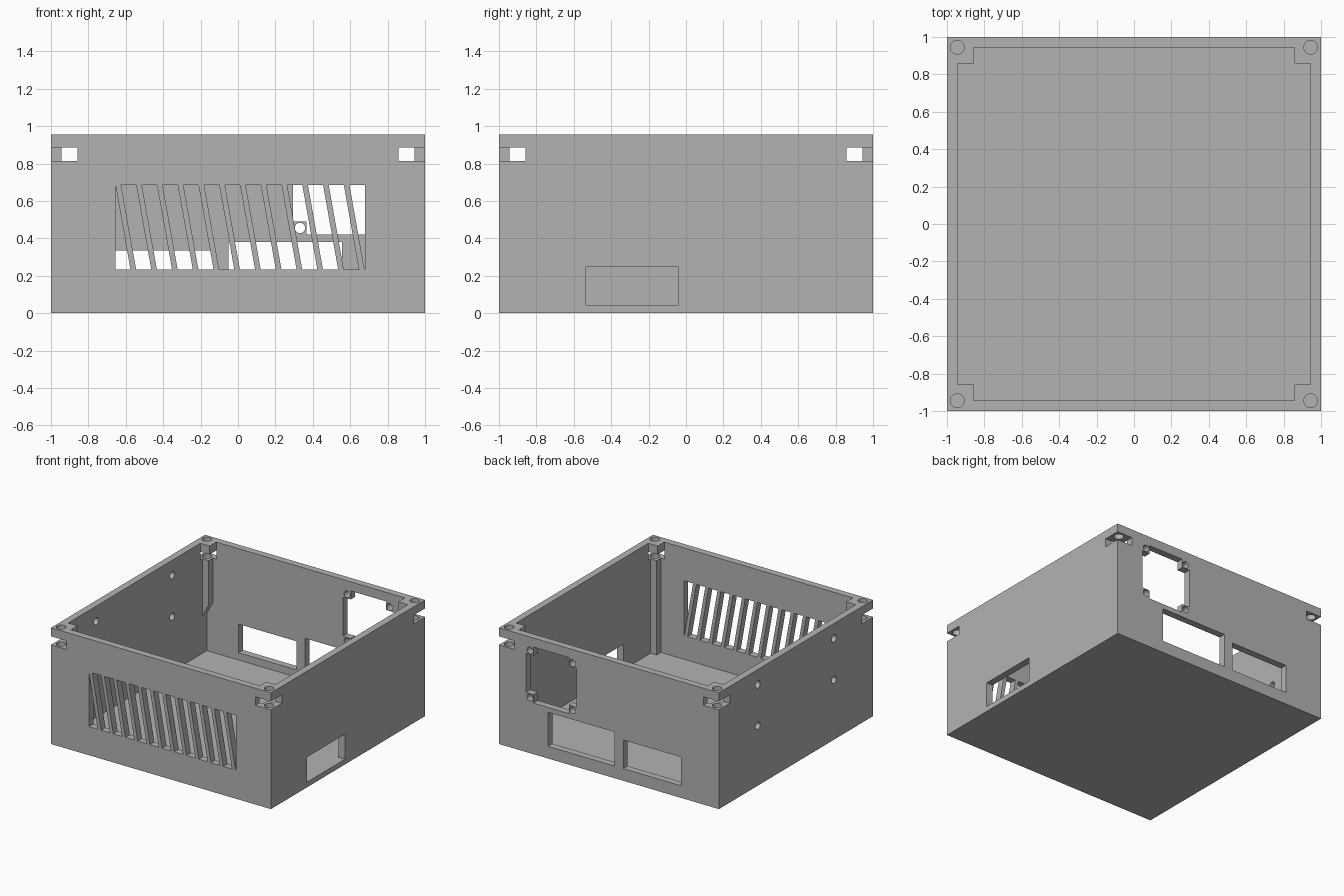
import bpy, bmesh, math

old = bpy.data.objects.get("Cube")
if old:
    bpy.data.objects.remove(old, do_unlink=True)

HEIGHT, FLOOR = 0.955, 0.04
INNER, BLOCK, POST = 0.943, 0.858, 0.888
SCREW = 0.945

grey = bpy.data.materials.new("plain grey")
grey.use_nodes = True
grey.diffuse_color = (0.45, 0.45, 0.45, 1)
grey.node_tree.nodes["Principled BSDF"].inputs["Base Color"].default_value = (0.45, 0.45, 0.45, 1)


def prism(name, points, axis, low, high):
    """Extrude a flat outline along an axis, from low to high."""
    place = {"x": lambda a, b, c: (c, a, b),
             "y": lambda a, b, c: (a, c, b),
             "z": lambda a, b, c: (a, b, c)}[axis]
    bm = bmesh.new()
    ends = [[bm.verts.new(place(a, b, c)) for a, b in points] for c in (low, high)]
    bm.faces.new(ends[0])
    bm.faces.new(ends[1])
    for i in range(len(points)):
        j = (i + 1) % len(points)
        bm.faces.new((ends[0][i], ends[0][j], ends[1][j], ends[1][i]))
    bmesh.ops.recalc_face_normals(bm, faces=bm.faces)
    mesh = bpy.data.meshes.new(name)
    bm.to_mesh(mesh)
    bm.free()
    mesh.materials.append(grey)
    obj = bpy.data.objects.new(name, mesh)
    bpy.context.collection.objects.link(obj)
    return obj


def rect(a0, a1, b0, b1):
    return [(a0, b0), (a1, b0), (a1, b1), (a0, b1)]


def circle(a, b, r, sides=24):
    return [(a + r * math.cos(2 * math.pi * i / sides),
             b + r * math.sin(2 * math.pi * i / sides)) for i in range(sides)]


def notched(a, b, outer, inner):
    """Square with a square notch taken out of each corner."""
    quarter = [(outer, -inner), (outer, inner), (inner, inner)]
    points = []
    for _ in range(4):
        points += [(a + p, b + q) for p, q in quarter]
        quarter = [(-q, p) for p, q in quarter]
    return points


case = prism("case", rect(-1, 1, -1, 1), "z", 0, HEIGHT)


def cut(points, axis, low, high):
    cutter = prism("cutter", points, axis, low, high)
    cutter.hide_render = True
    mod = case.modifiers.new("cut", "BOOLEAN")
    mod.operation, mod.solver, mod.object = "DIFFERENCE", "EXACT", cutter
    bpy.ops.object.modifier_apply(modifier=mod.name)
    bpy.data.objects.remove(cutter, do_unlink=True)


bpy.ops.object.select_all(action="DESELECT")
case.select_set(True)
bpy.context.view_layer.objects.active = case

# Cavity: slim corner posts below, wider screw blocks at the rim
cut(notched(0, 0, INNER, POST), "z", FLOOR, 0.85)
cut(notched(0, 0, INNER, BLOCK), "z", 0.5, 1.1)

# Corner nut slots and lid screw holes
for sx in (-1, 1):
    for sy in (-1, 1):
        xs = sorted((sx * BLOCK, sx * 1.1))
        ys = sorted((sy * BLOCK, sy * 1.1))
        cut(rect(*xs, *ys), "z", 0.815, 0.885)
        cut(circle(sx * SCREW, sy * SCREW, 0.037), "z", 0.6, 1.1)
    # Rear posts taper into the side wall and stop short of the floor
    cut([(sx * 0.8, FLOOR), (sx * INNER, FLOOR), (sx * INNER, 0.35),
         (sx * POST, 0.45), (sx * 0.8, 0.45)], "y", 0.8, INNER)

# Front grille: slanted slots between thin bars
left, right, low, high = -0.655, 0.68, 0.235, 0.685
pitch, bar, slant, bars = 0.111, 0.03, 0.08, 12
for k in range(bars + 1):
    a = left + pitch * (k - 1) + bar
    b = left + pitch * k
    if k == 0:
        outline = [(left, low), (left + slant, low), (left, high)]
    elif k == bars:
        outline = [(a + slant, low), (right, low), (right, high), (a, high)]
    else:
        outline = [(a + slant, low), (b + slant, low), (b, high), (a, high)]
    cut(outline, "y", -1.1, -0.9)

# Rear fan opening with four screw tabs
fan_x, fan_z = 0.525, 0.65
cut(notched(fan_x, fan_z, 0.23, 0.16), "y", 0.9, 1.1)
for dx in (-0.194, 0.194):
    for dz in (-0.194, 0.194):
        cut(circle(fan_x + dx, fan_z + dz, 0.028, 16), "y", 0.9, 1.1)

# Rear ports
cut(rect(-0.05, 0.555, 0.1, 0.38), "y", 0.9, 1.1)
cut(rect(-0.655, -0.13, 0.1, 0.335), "y", 0.9, 1.1)

# Side port, just above the floor
cut(rect(-0.535, -0.04, FLOOR + 0.003, 0.248), "x", 0.9, 1.1)

# Mounting holes in the other side
for y in (-0.494, 0.494):
    for z in (0.492, 0.831):
        cut(circle(y, z, 0.03, 16), "x", -1.1, -0.9)

bpy.ops.object.shade_flat()
